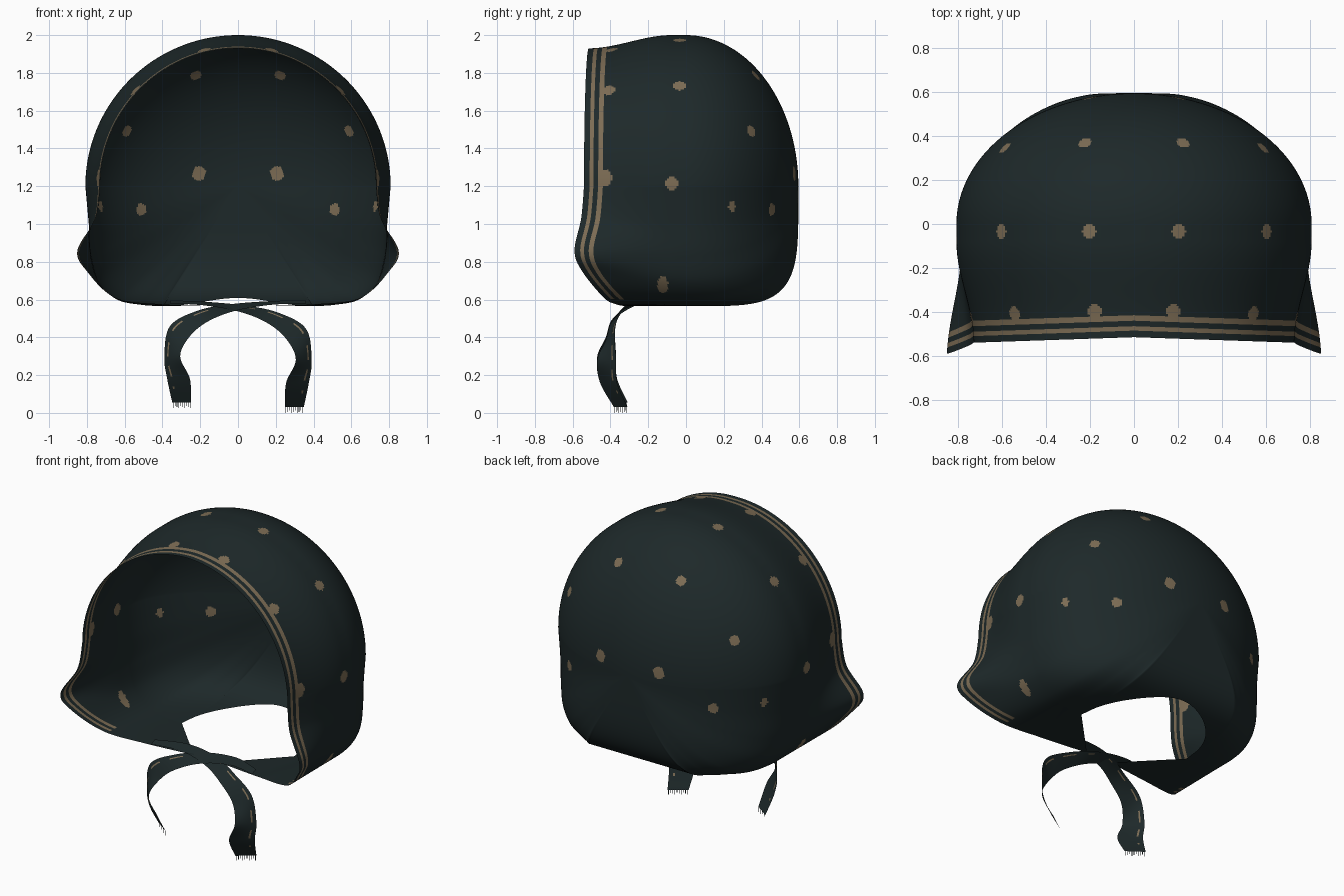
import bpy, bmesh, math
from mathutils import Vector

if "Cube" in bpy.data.objects:
    bpy.data.objects.remove(bpy.data.objects["Cube"])


def material(name, rgb):
    m = bpy.data.materials.new(name)
    m.diffuse_color = (*rgb, 1)
    m.use_nodes = True
    m.node_tree.nodes["Principled BSDF"].inputs["Base Color"].default_value = m.diffuse_color
    return m


CLOTH = material("dark_teal_cloth", (0.0125, 0.0215, 0.0225))
TAN = material("tan_print", (0.205, 0.152, 0.09))


def smooth(a):
    a = max(0.0, min(1.0, a))
    return a * a * (3 - 2 * a)


def catmull(pts, t):
    """Smooth point on a list of tuples, t in 0..len-1."""
    i = min(int(t), len(pts) - 2)
    f = t - i
    p1, p2 = pts[i], pts[i + 1]
    p0 = pts[i - 1] if i else p1
    p3 = pts[i + 2] if i + 2 < len(pts) else p2
    return [0.5 * (2 * b + (c - a) * f + (2 * a - 5 * b + 4 * c - d) * f * f
                   + (3 * b - a - 3 * c + d) * f ** 3)
            for a, b, c, d in zip(p0, p1, p2, p3)]


def finish(bm, name):
    me = bpy.data.meshes.new(name)
    bm.to_mesh(me)
    bm.free()
    ob = bpy.data.objects.new(name, me)
    bpy.context.collection.objects.link(ob)
    me.materials.append(CLOTH)
    me.materials.append(TAN)
    for p in me.polygons:
        p.use_smooth = True
    return ob


# ---- bonnet shell: rows run from the back pole forward to the face rim ----
# lower side rows: rim x, y, z, then body x, z
LOWER = [(.73, -.54, 1.2, .808, 1.2), (.755, -.555, 1.03, .79, 1.0),
         (.85, -.59, .86, .775, .83), (.80, -.55, .75, .735, .69),
         (.65, -.435, .61, .64, .60), (.40, -.37, .575, .51, .572),
         (.09, -.32, .565, .40, .565)]
N_UP, N_LOW, N_NECK, N_BACK, N_FRONT = 120, 110, 30, 95, 44
STRIPES = [.10, .0875, .075, .0625, .05, .04, .03, .015, 0]   # distances from rim
STRIPE_COLS = {0, 1, 4, 5}


def row_data(h):
    """Rim point (or None), body x and z, squareness, end angle of the back part."""
    if h <= N_UP:
        a = math.pi / 2 * h / N_UP
        s, c = math.sin(a), math.cos(a)
        rim = (.73 * s, -.515 - .025 * s, 1.2 + .73 * c)
        return rim, .808 * s, 1.2 + .8 * c, 2.0, math.pi / 2, 0.0
    if h <= N_UP + N_LOW:
        t = (h - N_UP) / N_LOW
        p = catmull(LOWER, t * (len(LOWER) - 1))
        return p[:3], p[3], p[4], 2 + 2.5 * t ** 3, math.pi / 2, t
    k = 1 - (h - N_UP - N_LOW) / N_NECK
    y = .75 * math.sqrt(max(0, 1 - k * k))           # oval neckline
    n = 4.5
    return None, .40 * k, .565, n, math.atan2((1 - y ** n) ** (1 / n), y), 1.0


bm = bmesh.new()
rows = []
for h in range(N_UP + N_LOW + N_NECK + 1):
    rim, bx, bz, n, end, t = row_data(h)
    row = []
    for j in range(N_BACK + 1):
        a = end * j / N_BACK
        s, c = math.sin(a), max(0, math.cos(a))
        d = (s ** n + c ** n) ** (1 / n)
        row.append(bm.verts.new((bx * s / d, .595 * c / d, 1.2 + (bz - 1.2) * s / d)))
    if rim:
        length = -rim[1]
        ws = [(1 - STRIPES[0] / length) * j / N_FRONT for j in range(1, N_FRONT + 1)]
        ws += [1 - o / length for o in STRIPES[1:]]
        for w in ws:
            e = smooth((w - .15) / .85) * (1 - t) + w * t
            row.append(bm.verts.new((bx + (rim[0] - bx) * e, rim[1] * w,
                                     bz + (rim[2] - bz) * e)))
    rows.append(row)

stripe_start = N_BACK + N_FRONT
stripe_end = N_UP + int(N_LOW * .69)
for h, (r0, r1) in enumerate(zip(rows, rows[1:])):
    for j in range(min(len(r0), len(r1)) - 1):
        f = bm.faces.new((r0[j], r0[j + 1], r1[j + 1], r1[j]))
        if h < stripe_end and j - stripe_start in STRIPE_COLS:
            f.material_index = 1

# printed dots on one half, mirrored later: x, y, z, radius, height stretch
R = .033
DOTS = [(.22, .365, 1.79, R, 1), (.61, -.03, 1.73, R, 1), (.21, -.03, 1.98, R, 1),
        (.18, -.40, 1.94, R, 1), (.55, -.41, 1.71, R, 1), (.59, .35, 1.49, R, 1),
        (.21, .58, 1.27, R, 1.15), (.50, .43, 1.08, .027, 1.2), (.80, -.07, 1.22, R, 1.1),
        (.74, -.42, 1.24, R, 1.3), (.75, .26, 1.09, .022, 1.2), (.71, -.12, .69, .028, 2)]
centres = [(f, f.calc_center_median()) for f in bm.faces]
for x, y, z, radius, tall in DOTS:
    d = Vector((x, y, z))
    hub = min((c for _, c in centres), key=lambda c: (c - d).length_squared)
    for f, c in centres:
        o = c - hub
        if o.x ** 2 / tall ** 2 + o.y ** 2 + (o.z / tall) ** 2 < radius ** 2:
            f.material_index = 1

# mirror the half shell across the centre
bmesh.ops.remove_doubles(bm, verts=bm.verts, dist=1e-5)
dup = bmesh.ops.duplicate(bm, geom=list(bm.verts) + list(bm.edges) + list(bm.faces))["geom"]
for v in (g for g in dup if isinstance(g, bmesh.types.BMVert)):
    v.co.x = -v.co.x
bmesh.ops.remove_doubles(bm, verts=bm.verts, dist=1e-5)
bmesh.ops.recalc_face_normals(bm, faces=bm.faces)
back = max(bm.faces, key=lambda f: f.calc_center_median().y)
if back.normal.y < 0:
    bmesh.ops.reverse_faces(bm, faces=bm.faces)
finish(bm, "bonnet_shell")

# ---- chin ties: centre point, then half-width vector ----
TIE = [(-.36, -.35, .588, 0, .02, .008), (-.17, -.29, .578, 0, .035, .01),
       (.03, -.31, .55, .01, .04, .018), (.19, -.37, .50, .025, .03, .03),
       (.31, -.40, .415, .05, .025, .03), (.348, -.42, .28, .042, .05, 0),
       (.315, -.41, .16, .06, .045, 0), (.298, -.345, .03, .05, .036, 0)]
ACROSS = [-1, -.4, .2, .5, .65, 1]


def tie(name, side, lift):
    bm = bmesh.new()
    steps = 70
    grid = []
    for i in range(steps + 1):
        p = catmull(TIE, (len(TIE) - 1) * i / steps)
        c, w = Vector(p[:3]), Vector(p[3:])
        c.z += lift * i / steps
        grid.append([bm.verts.new(((c + w * u).x * side, (c + w * u).y, (c + w * u).z))
                     for u in ACROSS])
    for i in range(steps):
        for j in range(len(ACROSS) - 1):
            f = bm.faces.new((grid[i][j], grid[i][j + 1], grid[i + 1][j + 1], grid[i + 1][j]))
            if j == 3 and 20 < i < 64 and i % 9 < 5:      # broken printed line
                f.material_index = 1
    # frayed threads at the free end
    a, b = grid[-1][0].co.copy(), grid[-1][-1].co.copy()
    for k in range(10):
        p, q = a.lerp(b, (k + .35) / 10), a.lerp(b, (k + .65) / 10)
        drop = Vector((0, 0, -.03 + .006 * (k % 3)))
        bm.faces.new([bm.verts.new(v) for v in (p, q, q + drop, p + drop)])
    finish(bm, name)


tie("right_tie", 1, 0)
tie("left_tie", -1, .025)
